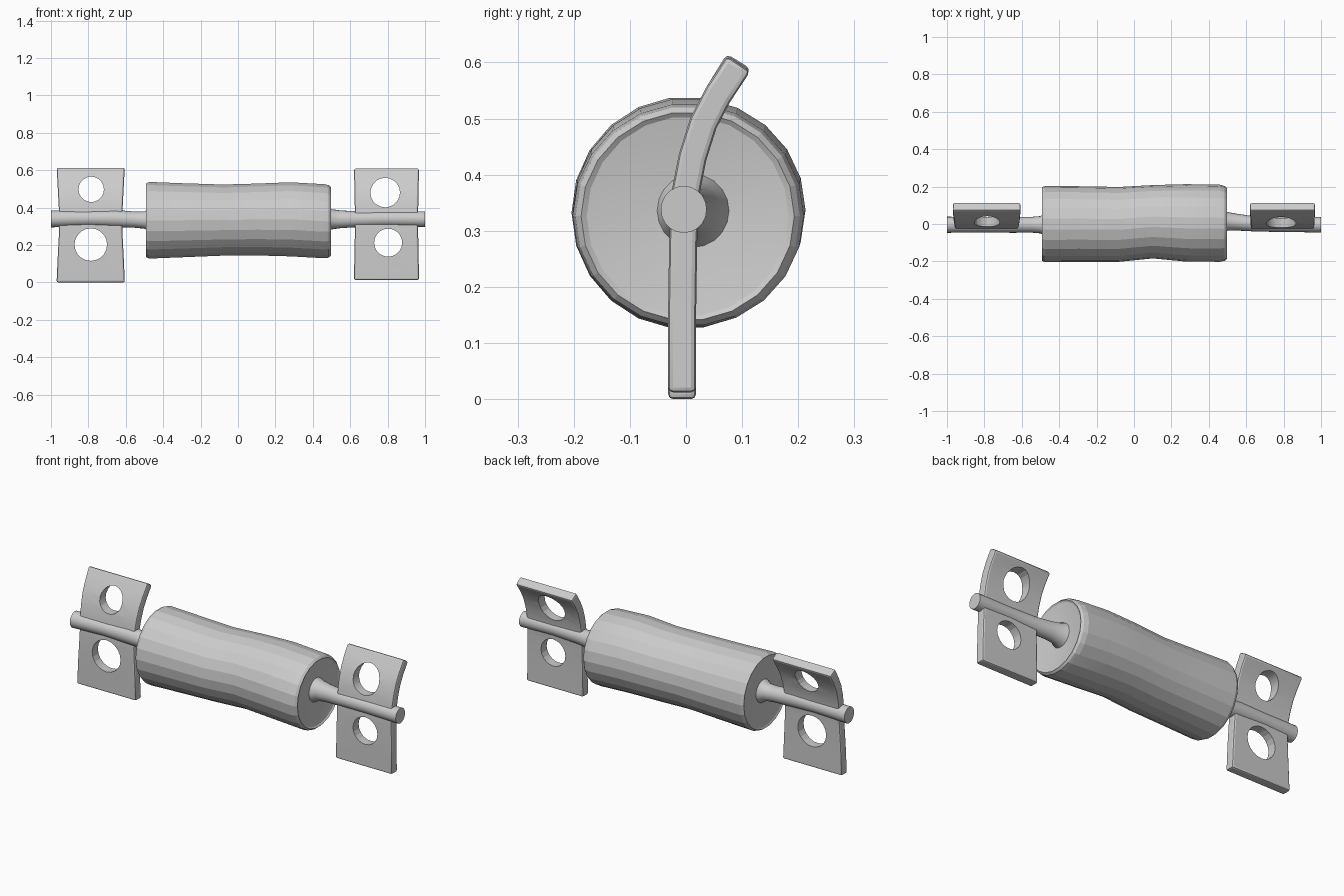
import bpy, bmesh, math
from mathutils import Vector

if "Cube" in bpy.data.objects:
    bpy.data.objects.remove(bpy.data.objects["Cube"])


def make_object(name, bm, angle):
    bmesh.ops.recalc_face_normals(bm, faces=bm.faces[:])
    me = bpy.data.meshes.new(name)
    bm.to_mesh(me)
    bm.free()
    ob = bpy.data.objects.new(name, me)
    bpy.context.collection.objects.link(ob)
    shade(ob, angle)
    return ob


def activate(ob):
    bpy.ops.object.select_all(action='DESELECT')
    ob.select_set(True)
    bpy.context.view_layer.objects.active = ob


def shade(ob, angle):
    activate(ob)
    bpy.ops.object.shade_smooth_by_angle(angle=math.radians(angle))


def loft(name, rings, sides, angle):
    """Closed loft along x; each ring is (x, centre y, centre z, y radius, z radius)."""
    bm = bmesh.new()
    loops = []
    for x, cy, cz, ry, rz in rings:
        loops.append([bm.verts.new((x, cy + ry * math.cos(2 * math.pi * i / sides),
                                    cz + rz * math.sin(2 * math.pi * i / sides)))
                      for i in range(sides)])
    for a, b in zip(loops, loops[1:]):
        for i in range(sides):
            j = (i + 1) % sides
            bm.faces.new((a[i], a[j], b[j], b[i]))
    bm.faces.new(loops[0])
    bm.faces.new(loops[-1])
    return make_object(name, bm, angle)


def bent_plate(name, x0, x1, waist, drop, lift, holes):
    """Bent plate extruded along x, with holes (x, z, radius) cut through in y."""
    path = [(-0.007, 0.02 - drop), (-0.007, 0.16), (-0.005, 0.29), (0.0, 0.38), (0.012, 0.44),
            (0.031, 0.50), (0.057, 0.55), (0.094, 0.602 + lift)]
    pts = [Vector(p) for p in path]
    front, back = [], []
    for i, p in enumerate(pts):
        t = (pts[min(i + 1, len(pts) - 1)] - pts[max(i - 1, 0)]).normalized()
        n = Vector((t.y, -t.x)) * 0.025
        front.append(p - n)
        back.append(p + n)
    outline = front + back[::-1]
    bm = bmesh.new()
    sides = []
    for x, s in ((x0, 1), (x1, -1)):
        ring = []
        for p in outline:
            k = max(0, 1 - abs(p.y - 0.33) / 0.3)
            ring.append(bm.verts.new((x + s * waist * k, p.x, p.y)))
        sides.append(ring)
    a, b = sides
    n = len(outline)
    h = n // 2
    for i in range(n):
        j = (i + 1) % n
        bm.faces.new((a[i], a[j], b[j], b[i]))
    for r in sides:
        for i in range(h - 1):
            bm.faces.new((r[i], r[i + 1], r[n - 2 - i], r[n - 1 - i]))
    ob = make_object(name, bm, 30)
    bevel = ob.modifiers.new("rounded_edges", 'BEVEL')
    bevel.width, bevel.segments = 0.009, 2
    bevel.limit_method, bevel.angle_limit = 'ANGLE', math.radians(50)
    activate(ob)
    bpy.ops.object.modifier_apply(modifier=bevel.name)
    for x, z, r in holes:
        bpy.ops.mesh.primitive_cylinder_add(vertices=20, radius=r, depth=0.6, location=(x, 0, z),
                                            rotation=(math.pi / 2, 0, 0))
        cutter = bpy.context.object
        cutter.hide_render = True
        cut = ob.modifiers.new("hole", 'BOOLEAN')
        cut.object, cut.operation, cut.solver = cutter, 'DIFFERENCE', 'EXACT'
        activate(ob)
        bpy.ops.object.modifier_apply(modifier=cut.name)
        bpy.data.objects.remove(cutter)
    shade(ob, 30)
    return ob


# Roller drum, slightly uneven, with shallow dished ends
loft("roller_drum", [
    (-0.472, 0, 0.34, 0.07, 0.07),
    (-0.488, 0, 0.34, 0.186, 0.188),
    (-0.492, 0, 0.34, 0.196, 0.198),
    (-0.475, 0, 0.34, 0.204, 0.207),
    (-0.30, 0, 0.34, 0.202, 0.2),
    (-0.08, -0.002, 0.341, 0.2, 0.192),
    (0.10, 0.012, 0.344, 0.196, 0.194),
    (0.28, 0.006, 0.345, 0.207, 0.2),
    (0.46, 0.004, 0.335, 0.206, 0.2),
    (0.485, 0.003, 0.334, 0.2, 0.196),
    (0.496, 0.003, 0.334, 0.19, 0.186),
    (0.49, 0.003, 0.334, 0.18, 0.178),
    (0.472, 0.01, 0.34, 0.07, 0.07)], 22, 12)

# Axle stubs, flaring where they meet the drum
loft("left_axle", [
    (-1.0, -0.004, 0.347, 0.043, 0.045),
    (-0.80, -0.004, 0.35, 0.041, 0.041),
    (-0.65, -0.004, 0.349, 0.043, 0.046),
    (-0.55, -0.004, 0.343, 0.042, 0.043),
    (-0.50, -0.004, 0.341, 0.046, 0.046),
    (-0.46, -0.002, 0.34, 0.07, 0.07)], 20, 35)
loft("right_axle", [
    (1.0, -0.004, 0.346, 0.041, 0.042),
    (0.80, -0.004, 0.348, 0.039, 0.04),
    (0.65, 0.0, 0.346, 0.04, 0.042),
    (0.55, 0.01, 0.345, 0.045, 0.047),
    (0.50, 0.014, 0.345, 0.05, 0.054),
    (0.46, 0.012, 0.343, 0.07, 0.07)], 20, 35)

# Bent mounting plates with two holes each
bent_plate("left_plate", -0.97, -0.605, 0.016, 0.012, 0.008,
           [(-0.785, 0.505, 0.068), (-0.787, 0.21, 0.087)])
bent_plate("right_plate", 0.62, 0.968, 0.006, 0.0, 0.004,
           [(0.787, 0.488, 0.079), (0.803, 0.22, 0.075)])

# Drop the whole assembly onto the ground plane
bpy.context.view_layer.update()
parts = [o for o in bpy.data.objects if o.type == 'MESH']
low = min(v.co.z for o in parts for v in o.data.vertices)
for o in parts:
    o.location.z -= low
